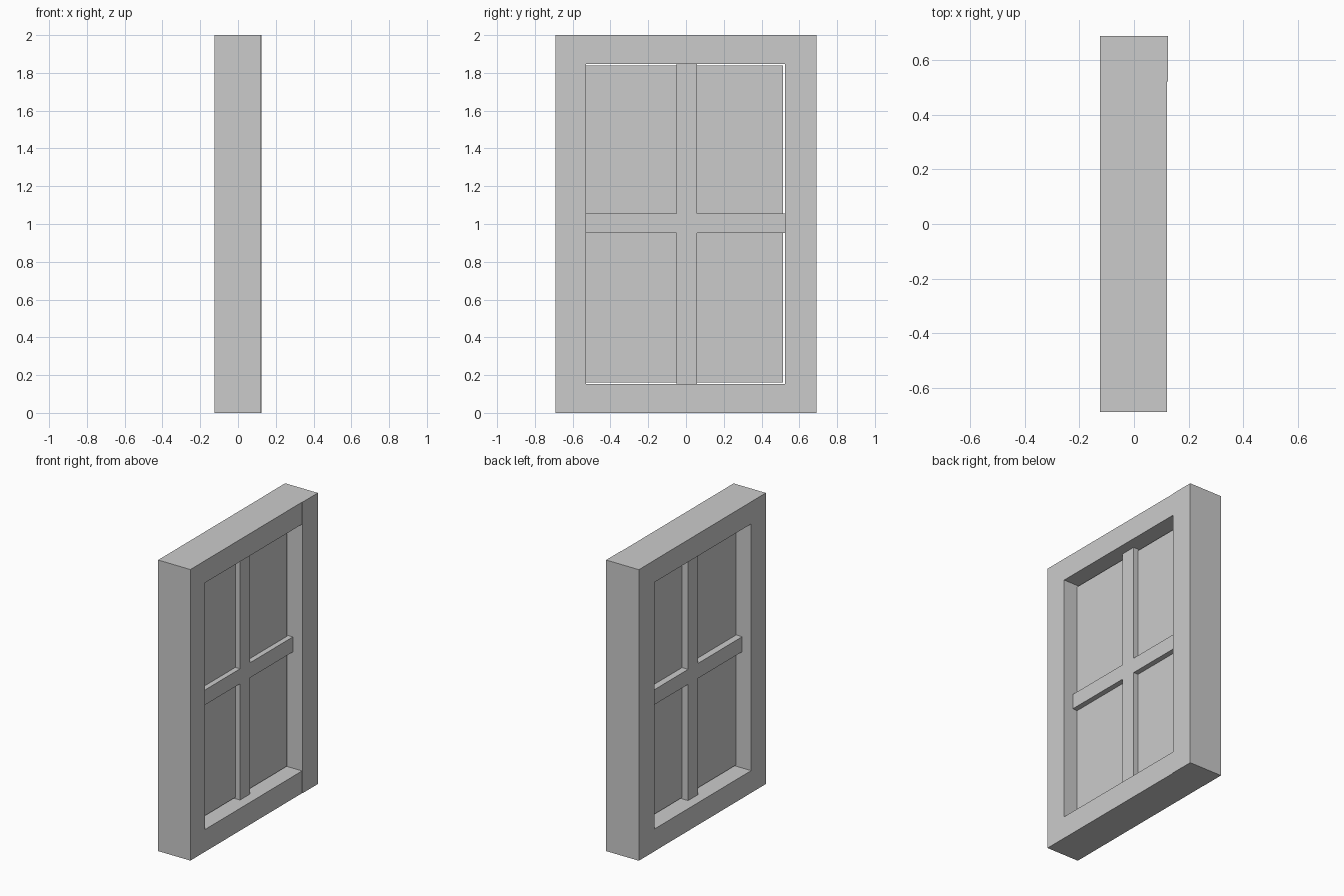
import bpy, bmesh

if "Cube" in bpy.data.objects:
    bpy.data.objects.remove(bpy.data.objects["Cube"])


def prism(name, outline, x0, x1):
    """Extrude a (y, z) outline from x0 to x1."""
    bm = bmesh.new()
    face = bm.faces.new([bm.verts.new((x0, y, z)) for y, z in outline])
    ext = bmesh.ops.extrude_face_region(bm, geom=[face], use_keep_orig=True)
    verts = [g for g in ext["geom"] if isinstance(g, bmesh.types.BMVert)]
    bmesh.ops.translate(bm, verts=verts, vec=(x1 - x0, 0, 0))
    bmesh.ops.recalc_face_normals(bm, faces=bm.faces)
    mesh = bpy.data.meshes.new(name)
    bm.to_mesh(mesh)
    bm.free()
    obj = bpy.data.objects.new(name, mesh)
    bpy.context.collection.objects.link(obj)
    return obj


def rect(y0, y1, z0, z1):
    return [(y0, z0), (y1, z0), (y1, z1), (y0, z1)]


W, H = 0.69, 2.0            # frame half width, height
L, R = -0.53, 0.523         # opening sides
B, T = 0.153, 1.848         # opening bottom and top

# C-shaped frame: one stile with top and bottom rails
prism("frame_rails", [(-W, 0), (R, 0), (R, B), (L, B), (L, T), (R, T),
                      (R, H), (-W, H)], -0.124, 0.121)

# Second stile, standing slightly proud of the rails
prism("frame_stile", rect(R, W, 0, H), -0.125, 0.124)

# Thin pane with a small gap around it
prism("window_pane", rect(L, 0.513, 0.162, 1.838), -0.01, 0.015)

# Cross-shaped glazing bars
y0, y1, z0, z1 = -0.05, 0.057, 0.952, 1.055
prism("glazing_bars", [(y0, B), (y1, B), (y1, z0), (R, z0), (R, z1), (y1, z1),
                       (y1, T), (y0, T), (y0, z1), (L, z1), (L, z0), (y0, z0)],
      -0.056, 0.051)
